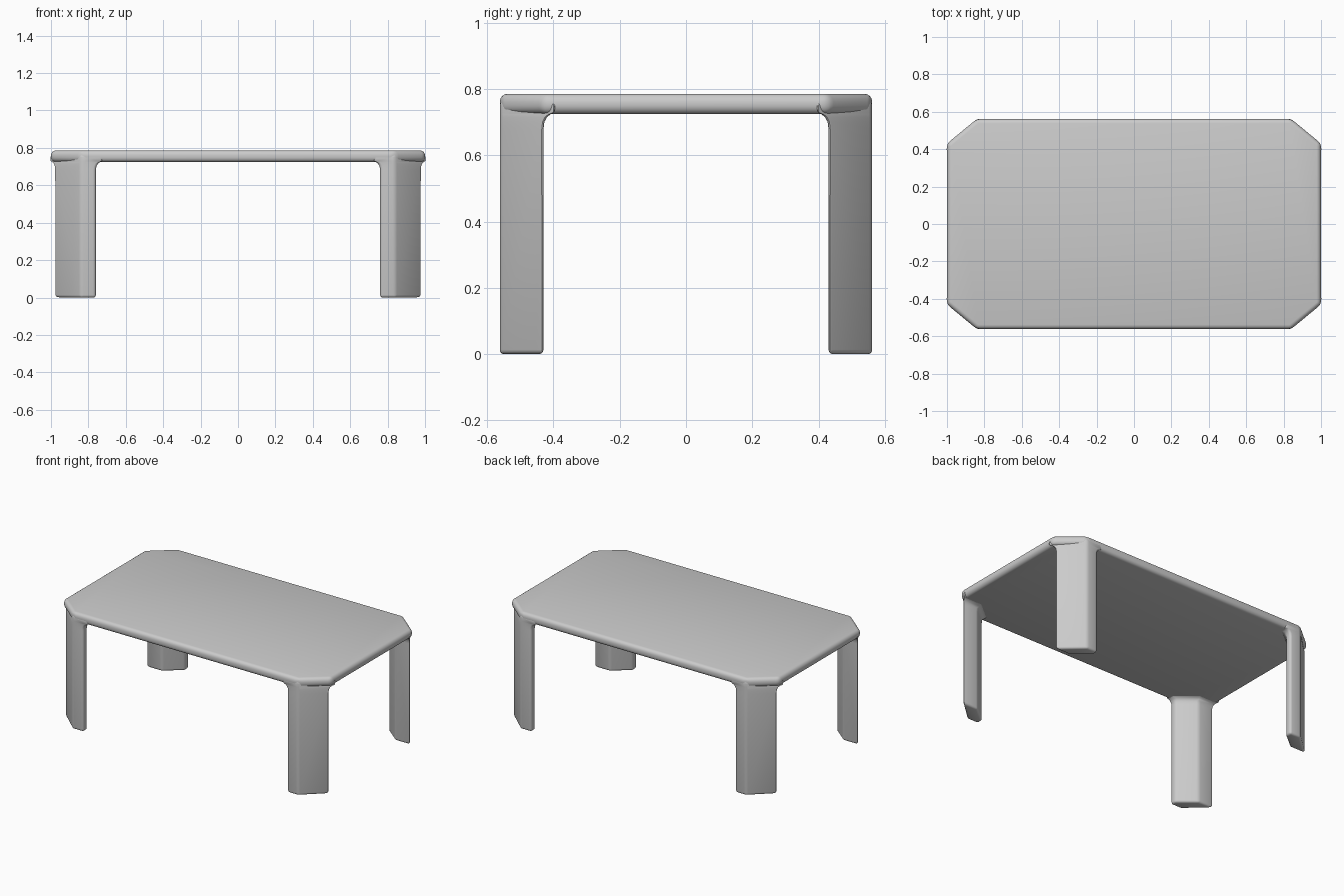
import bpy, bmesh, math

if "Cube" in bpy.data.objects:
    bpy.data.objects.remove(bpy.data.objects["Cube"])


def loft(name, rings, width, segments):
    """Closed solid through stacked rings, with its sharp edges rounded."""
    bm = bmesh.new()
    loops = [[bm.verts.new(p) for p in ring] for ring in rings]
    n = len(loops[0])
    for a, b in zip(loops, loops[1:]):
        for i in range(n):
            j = (i + 1) % n
            bm.faces.new((a[i], a[j], b[j], b[i]))
    bm.faces.new(loops[0])
    bm.faces.new(loops[-1])
    bmesh.ops.recalc_face_normals(bm, faces=bm.faces)
    mesh = bpy.data.meshes.new(name)
    bm.to_mesh(mesh)
    bm.free()
    ob = bpy.data.objects.new(name, mesh)
    bpy.context.collection.objects.link(ob)
    bev = ob.modifiers.new("rounding", 'BEVEL')
    bev.width = width
    bev.segments = segments
    bev.limit_method = 'ANGLE'
    bev.angle_limit = math.radians(35)
    bpy.ops.object.select_all(action='DESELECT')
    ob.select_set(True)
    bpy.context.view_layer.objects.active = ob
    bpy.ops.object.modifier_apply(modifier=bev.name)
    bpy.ops.object.shade_smooth_by_angle(angle=math.radians(40))
    return ob


# Table top: thin slab with cut corners
quarter = [(1, 0.43), (0.84, 0.562)]
outline = (quarter + [(-x, y) for x, y in reversed(quarter)]
           + [(-x, -y) for x, y in quarter]
           + [(x, -y) for x, y in reversed(quarter)])
loft("table_top", [[(x, y, z) for x, y in outline] for z in (0.725, 0.786)], 0.024, 4)

# Legs: folded plates under the cut corners, flaring into the top
foot = [(0.985, 0.43), (0.87, 0.43), (0.76, 0.52), (0.76, 0.562), (0.84, 0.562)]
head = [(1.010, 0.395), (0.855, 0.395), (0.722, 0.505), (0.722, 0.562), (0.84, 0.562)]
profile = [(0.0, 0.0), (0.0, 0.68)]
for k in range(1, 5):
    t = math.radians(22.5 * k)
    profile.append((1 - math.cos(t), 0.685 + 0.043 * math.sin(t)))


def leg_ring(f, z, sx, sy):
    return [(sx * (a[0] + f * (b[0] - a[0])), sy * (a[1] + f * (b[1] - a[1])), z)
            for a, b in zip(foot, head)]


for sx, side in ((-1, "left"), (1, "right")):
    for sy, end in ((-1, "front"), (1, "back")):
        rings = [leg_ring(f, z, sx, sy) for f, z in profile]
        rings.append(leg_ring(1, 0.765, sx, sy))
        loft(f"{end}_{side}_leg", rings, 0.018, 3)
